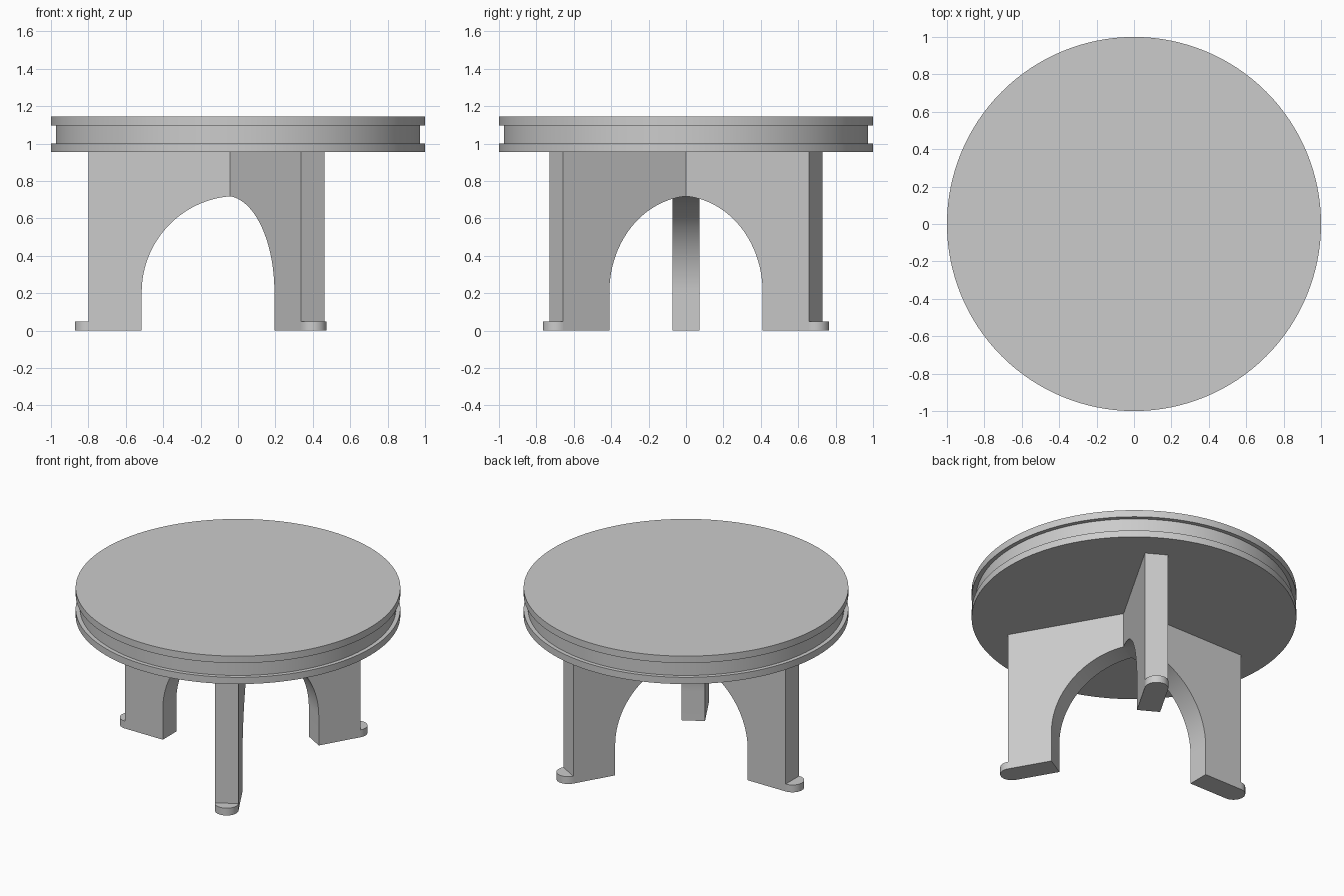
import bpy, bmesh
from math import sin, cos, pi, radians
from mathutils import Vector, Matrix

cube = bpy.data.objects.get("Cube")
if cube:
    bpy.data.objects.remove(cube)

HALF = 0.0725        # half the leg thickness
LEG_END = 0.80       # outer end of each leg
UNDERSIDE = 0.954    # height of the tabletop underside
ARCH_R, ARCH_Z = 0.515, 0.205
FOOT_H = 0.05

grey = bpy.data.materials.new("light grey")
grey.use_nodes = True
colour = (0.6, 0.6, 0.6, 1)
grey.diffuse_color = colour
grey.node_tree.nodes["Principled BSDF"].inputs["Base Color"].default_value = colour


def finish(name, bm):
    """Turn a bmesh into a smooth object with sharp edges kept."""
    bmesh.ops.remove_doubles(bm, verts=bm.verts[:], dist=0.0002)
    bmesh.ops.recalc_face_normals(bm, faces=bm.faces[:])
    mesh = bpy.data.meshes.new(name)
    bm.to_mesh(mesh)
    bm.free()
    mesh.materials.append(grey)
    obj = bpy.data.objects.new(name, mesh)
    bpy.context.collection.objects.link(obj)
    bpy.ops.object.select_all(action='DESELECT')
    obj.select_set(True)
    bpy.context.view_layer.objects.active = obj
    bpy.ops.object.shade_smooth_by_angle(angle=radians(30))
    return obj


def extrude(points, offset):
    """Solid made by pushing a flat outline along an offset."""
    bm = bmesh.new()
    face = bm.faces.new([bm.verts.new(p) for p in points])
    top = bmesh.ops.extrude_face_region(bm, geom=[face], use_keep_orig=True)
    moved = [v for v in top["geom"] if isinstance(v, bmesh.types.BMVert)]
    bmesh.ops.translate(bm, verts=moved, vec=offset)
    return bm


def arc(n, start, end):
    return [start + (end - start) * i / n for i in range(n + 1)]


# Tabletop: a lathed disc with a groove around its rim
profile = [(0, UNDERSIDE), (1, UNDERSIDE), (1, 1), (0.973, 1),
           (0.973, 1.097), (1, 1.097), (1, 1.144), (0, 1.144)]
bm = bmesh.new()
verts = [bm.verts.new((r, 0, z)) for r, z in profile]
edges = [bm.edges.new(pair) for pair in zip(verts, verts[1:])]
bmesh.ops.spin(bm, geom=verts + edges, cent=(0, 0, 0), axis=(0, 0, 1),
               angle=2 * pi, steps=128)
finish("tabletop", bm)

# Leg base: an arched panel, mitred at the centre and repeated three times
outline = [(-0.2, UNDERSIDE), (LEG_END, UNDERSIDE), (LEG_END, 0), (ARCH_R, 0)]
outline += [(ARCH_R * cos(a), ARCH_Z + ARCH_R * sin(a)) for a in arc(32, 0, pi / 2)]
outline.append((-0.2, ARCH_Z + ARCH_R))
bm = extrude([(x, -HALF, z) for x, z in outline], Vector((0, 2 * HALF, 0)))
for side in (1, -1):
    bmesh.ops.bisect_plane(bm, geom=bm.verts[:] + bm.edges[:] + bm.faces[:],
                           plane_co=(0, 0, 0),
                           plane_no=(cos(radians(150)), side * sin(radians(150)), 0),
                           clear_outer=True)
panel = bm.verts[:] + bm.edges[:] + bm.faces[:]
bmesh.ops.rotate(bm, verts=bm.verts[:], cent=(0, 0, 0),
                 matrix=Matrix.Rotation(radians(60), 3, 'Z'))
for turn in (120, 240):
    copy = bmesh.ops.duplicate(bm, geom=panel)["geom"]
    bmesh.ops.rotate(bm, verts=[g for g in copy if isinstance(g, bmesh.types.BMVert)],
                     cent=(0, 0, 0), matrix=Matrix.Rotation(radians(turn), 3, 'Z'))
finish("arched_legs", bm)

# Feet: low half-round toes at the outer end of each leg
toe = [(LEG_END + HALF * cos(a), HALF * sin(a), 0) for a in arc(24, -pi / 2, pi / 2)]
for name, turn in (("back_left_foot", 60), ("right_foot", 180), ("front_left_foot", 300)):
    bm = extrude(toe, Vector((0, 0, FOOT_H)))
    bmesh.ops.rotate(bm, verts=bm.verts[:], cent=(0, 0, 0),
                     matrix=Matrix.Rotation(radians(turn), 3, 'Z'))
    finish(name, bm)
